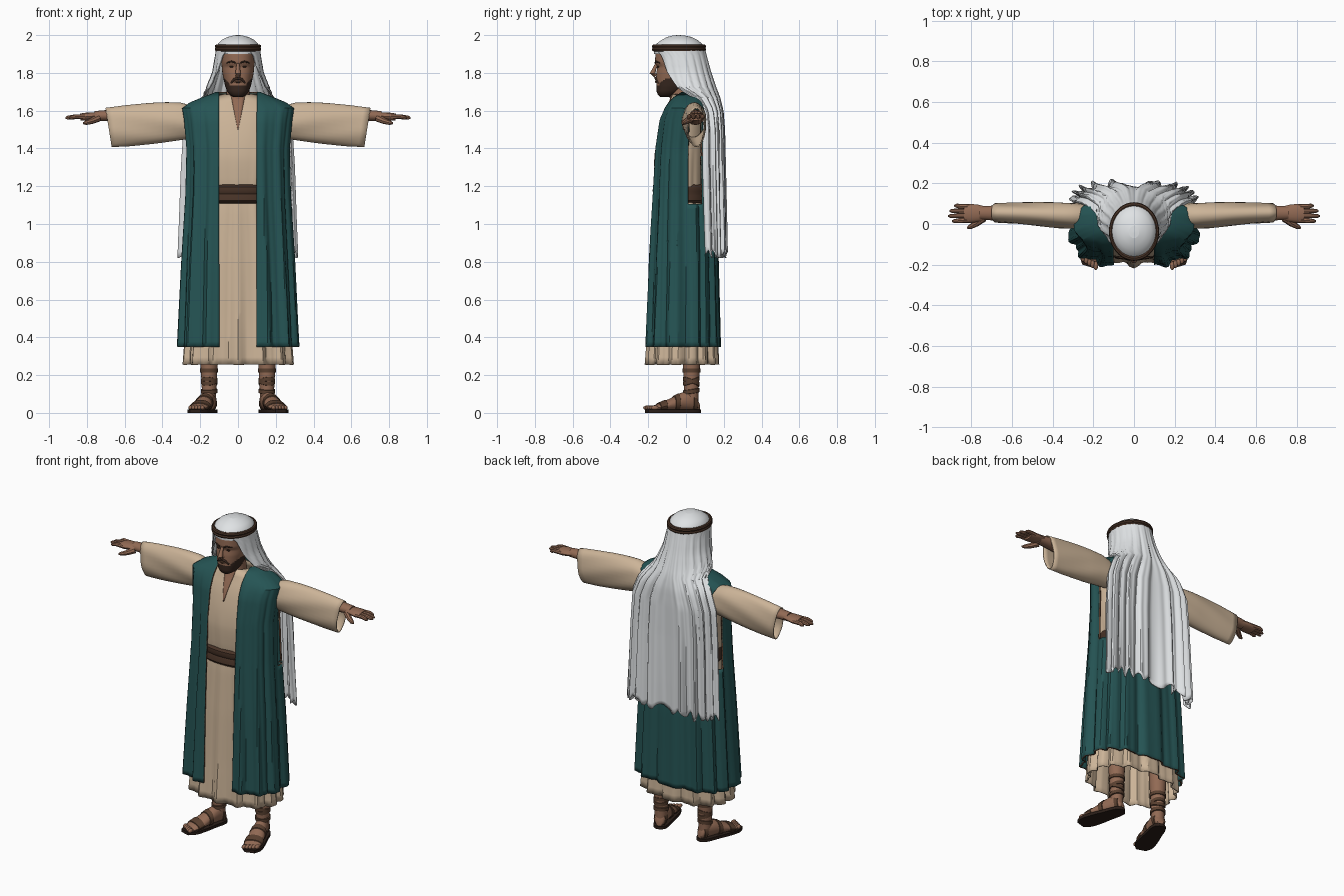
import bpy, bmesh, math
from math import sin, cos, pi
from mathutils import Vector

if "Cube" in bpy.data.objects:
    bpy.data.objects.remove(bpy.data.objects["Cube"])


def material(name, r, g, b):
    lin = [((c / 255 + 0.055) / 1.055) ** 2.4 for c in (r, g, b)]
    m = bpy.data.materials.new(name)
    m.diffuse_color = (*lin, 1)
    m.use_nodes = True
    m.node_tree.nodes["Principled BSDF"].inputs["Base Color"].default_value = m.diffuse_color
    return m


SKIN = material("skin brown", 146, 106, 84)
BEIGE = material("robe beige", 204, 180, 152)
TEAL = material("cloak teal", 37, 84, 84)
WHITE = material("cloth white", 224, 227, 229)
BROWN = material("leather brown", 88, 63, 47)
SASH = material("sash brown", 72, 51, 39)
HAIR = material("hair dark", 56, 40, 32)
SOLE = material("sole dark", 42, 30, 24)


def loft(name, rings, mat, closed=True, caps=False, thick=0, rim=None):
    bm = bmesh.new()
    vs = [[bm.verts.new(p) for p in r] for r in rings]
    n = len(vs[0])
    for a, b in zip(vs, vs[1:]):
        for i in range(n if closed else n - 1):
            j = (i + 1) % n
            bm.faces.new((a[i], a[j], b[j], b[i]))
    if caps:
        bm.faces.new(vs[0])
        bm.faces.new(vs[-1])
    bmesh.ops.recalc_face_normals(bm, faces=bm.faces)
    me = bpy.data.meshes.new(name)
    bm.to_mesh(me)
    bm.free()
    me.materials.append(mat)
    ob = bpy.data.objects.new(name, me)
    bpy.context.collection.objects.link(ob)
    if thick:
        mod = ob.modifiers.new("thickness", 'SOLIDIFY')
        mod.thickness, mod.offset = thick, 0
        if rim:
            me.materials.append(rim)
            mod.material_offset_rim = 1
    return ob


def sample(rows, u):
    for a, b in zip(rows, rows[1:]):
        if min(a[0], b[0]) - 1e-9 <= u <= max(a[0], b[0]) + 1e-9:
            f = (u - a[0]) / (b[0] - a[0])
            return [p + (q - p) * f for p, q in zip(a, b)]


def dense(rows, count):
    a, b = rows[0][0], rows[-1][0]
    return [sample(rows, a + (b - a) * i / count) for i in range(count + 1)]


def power(v, n):
    return math.copysign(abs(v) ** (2 / n), v)


def oval(z, rx, yf, yb, n=2, count=48, t0=0, fold=0, k=0):
    """Horizontal rounded section; t0 leaves a gap at the front, fold adds pleats."""
    yc, ry, pts = (yf + yb) / 2, (yb - yf) / 2, []
    for i in range(count):
        t = t0 + (2 * pi - 2 * t0) * i / (count - 1 if t0 else count)
        w = fold * (0.7 * cos(k * t + 0.8 * sin(3 * t)) + 0.3 * cos((2 * k + 1) * t + z))
        pts.append(Vector((rx * power(sin(t), n) + w * sin(t),
                           yc - ry * power(cos(t), n) - w * cos(t), z)))
    return pts


def tube(name, pts, radii, mat, squash=1, count=12):
    pts, rings = [Vector(p) for p in pts], []
    for i, p in enumerate(pts):
        d = pts[min(i + 1, len(pts) - 1)] - pts[max(i - 1, 0)]
        side = d.cross((0, 0, 1)) if abs(d.normalized().z) < 0.9 else Vector((0, 1, 0))
        side.normalize()
        up = side.cross(d).normalized() * squash
        rings.append([p + radii[i] * (side * cos(a) + up * sin(a))
                      for a in (2 * pi * j / count for j in range(count))])
    return loft(name, rings, mat, caps=True)


def ball(name, loc, size, mat):
    bpy.ops.mesh.primitive_uv_sphere_add(segments=16, ring_count=8, radius=1, location=loc)
    ob = bpy.context.object
    ob.name, ob.scale = name, size
    ob.data.materials.append(mat)
    return ob


# Long robe: z, half width, front y, back y, fold depth
robe = [(.255, .285, -.198, .162, .018), (.5, .268, -.185, .153, .012), (.8, .25, -.175, .14, .008),
        (1.08, .21, -.16, .115, .005), (1.16, .2, -.15, .11, .003), (1.22, .215, -.16, .11, .003),
        (1.35, .235, -.165, .115, .002), (1.45, .24, -.15, .115, 0), (1.55, .245, -.125, .11, 0),
        (1.61, .23, -.1, .1, 0), (1.65, .17, -.08, .08, 0), (1.685, .09, -.072, .06, 0)]
loft("robe", [oval(*r[:4], 2.2, 120, 0, r[4], 14) for r in dense(robe, 36)], BEIGE, thick=.006)

# Bare chest in the neck opening, following the robe front
chest = []
for i in range(10):
    z = 1.5 + .183 * i / 9
    _, rx, yf, yb, _ = sample(robe, z)
    w = .002 + .036 * i / 9
    chest.append([(x, (yf + yb) / 2 - (yb - yf) / 2 * (1 - abs(x / rx) ** 2.2) ** (1 / 2.2) - .006, z)
                  for x in (-w, -w / 2, 0, w / 2, w)])
loft("chest_opening", chest, SKIN, closed=False, thick=.004)

# Wrapped sash
sash = [(1.11, .205, -.163, .118), (1.125, .215, -.176, .13), (1.15, .213, -.172, .128),
        (1.16, .211, -.168, .126), (1.175, .214, -.175, .13), (1.195, .213, -.173, .128),
        (1.208, .207, -.16, .118)]
loft("sash", [oval(*r, 2.2, 64) for r in sash], SASH, thick=.004)

# Open sleeveless cloak
cloak = [(.35, .312, -.206, .168, .018), (.8, .29, -.19, .158, .014), (1.15, .27, -.172, .14, .01),
         (1.4, .265, -.158, .13, .008), (1.55, .28, -.138, .13, .005), (1.62, .293, -.108, .12, .002),
         (1.65, .23, -.085, .11, 0), (1.675, .165, -.062, .1, 0), (1.695, .115, -.045, .085, 0)]
rings = []
for z, rx, yf, yb, fold in dense(cloak, 48):
    rings.append(oval(z, rx, yf, yb, 2.6, 140, math.asin((.1 / rx) ** 1.3), fold, 14))
ob = loft("cloak", rings, TEAL, closed=False, thick=.01, rim=BROWN)
bm = bmesh.new()
bm.from_mesh(ob.data)
holes = []
for f in bm.faces:
    c = f.calc_center_median()
    if abs(c.x) > .2 and .015 < c.y < .08 and 1.1 < c.z < 1.58:
        holes.append(f)
bmesh.ops.delete(bm, geom=holes, context='FACES')
bm.to_mesh(ob.data)
bm.free()

# Neck and head; the lower face is bearded
loft("neck", [oval(1.56, .08, -.1, .06), oval(1.66, .064, -.085, .045), oval(1.76, .056, -.1, .03)], SKIN)
head = [(1.672, .022, -.135, -.08), (1.682, .042, -.148, -.05), (1.7, .056, -.155, -.02),
        (1.73, .068, -.157, .02), (1.77, .077, -.158, .05), (1.8, .083, -.157, .06),
        (1.832, .086, -.152, .07), (1.855, .088, -.164, .075), (1.9, .089, -.162, .08), (1.95, .08, -.14, .07)]
ob = loft("head", [oval(*r, 2.3, 48) for r in dense(head, 40)], SKIN, caps=True)
ob.data.materials.append(HAIR)
for p in ob.data.polygons:
    c = p.center
    if c.z < 1.735 + 1.1 * max(0, abs(c.x) - .04):
        p.material_index = 1
tube("nose", [(0, -.155, 1.85), (0, -.168, 1.82), (0, -.178, 1.797), (0, -.16, 1.785)],
     [.008, .011, .015, .013], SKIN)
tube("mouth", [(-.022, -.152, 1.751), (0, -.159, 1.753), (.022, -.152, 1.751)], [.003, .006, .003], BROWN)
for s, side in ((1, "left"), (-1, "right")):
    tube(side + "_moustache", [(0, -.16, 1.771), (s * .02, -.157, 1.766), (s * .038, -.144, 1.745)],
         [.007, .007, .005], HAIR)
    tube(side + "_eyebrow", [(s * .014, -.164, 1.854), (s * .035, -.159, 1.86), (s * .06, -.139, 1.853)],
         [.004, .005, .003], HAIR)
    ball(side + "_eye", (s * .034, -.147, 1.833), (.012, .007, .005), HAIR)

# Headcloth: crown, then a pleated veil falling down the back
crown = [(1.9, .112, -.168, .1), (1.93, .113, -.171, .098), (1.955, .106, -.155, .085), (1.975, .085, -.128, .06),
         (1.99, .056, -.1, .03), (1.998, .025, -.07, -.01)]
loft("headcloth_crown", [oval(*r) for r in crown], WHITE, caps=False)
loft("headcloth_top", [oval(1.998, .025, -.07, -.01), oval(2, .006, -.045, -.035)], WHITE, caps=True)
# z, half width, front y, back y, roundness, front gap angle, fold depth
veil = [(1.945, .113, -.17, .095, 2, .35, 0), (1.89, .118, -.165, .107, 2, .75, .002),
        (1.8, .132, -.155, .13, 2, .95, .004), (1.72, .163, -.14, .155, 2, 1.2, .007),
        (1.67, .183, -.08, .172, 2.1, 1.5, .009), (1.6, .24, -.01, .187, 2.4, 1.57, .011),
        (1.5, .276, -.01, .192, 2.8, 1.57, .014), (1.3, .286, -.015, .193, 3, 1.57, .018),
        (1, .294, 0, .196, 3, 1.57, .023), (.84, .3, .01, .197, 3, 1.57, .026)]
rings = [oval(*r[:5], 150, r[5], r[6], 19) for r in dense(veil, 40)]
for back in (1, 2, 3):
    for i, p in enumerate(rings[-back]):
        p.z += .02 * sin(i * .55) * (4 - back) / 3
loft("headcloth_veil", rings, WHITE, closed=False, thick=.006)

# Cord around the head
for z in (1.924, 1.94):
    bpy.ops.mesh.primitive_torus_add(major_segments=48, minor_segments=8, major_radius=1,
                                     minor_radius=.1, location=(0, -.037, z))
    bpy.context.object.name = "head_cord"
    bpy.context.object.scale = (.112, .131, .11)
    bpy.context.object.data.materials.append(SASH)

# Sleeves, arms and hands
sleeve = [(.2, .04, 1.6, 1.46, .055), (.29, .042, 1.64, 1.45, .06), (.38, .045, 1.642, 1.437, .06),
          (.46, .048, 1.638, 1.427, .055), (.58, .052, 1.626, 1.415, .049), (.685, .055, 1.612, 1.41, .044)]
for s, side in ((1, "left"), (-1, "right")):
    rings = []
    for x, yc, top, low, ry in dense(sleeve, 14):
        ring = []
        for j in range(32):
            a = 2 * pi * j / 32
            w = 1 + .05 * sin(5 * a + x * 14)
            ring.append((s * (x + .016 * sin(a) * (x - .2) / .48), yc + ry * w * cos(a),
                         (top + low) / 2 + (top - low) / 2 * sin(a)))
        rings.append(ring)
    loft(side + "_sleeve", rings, BEIGE, thick=.006)
    tube(side + "_forearm", [(s * .4, .05, 1.56), (s * .6, .053, 1.572), (s * .7, .054, 1.574),
                             (s * .76, .054, 1.572)], [.045, .042, .036, .032], SKIN, .8, 16)
    tube(side + "_palm", [(s * .73, .054, 1.573), (s * .765, .053, 1.571), (s * .805, .052, 1.568),
                          (s * .835, .052, 1.566)], [.032, .042, .047, .042], SKIN, .45, 16)
    for i, reach in enumerate((.895, .914, .908, .885)):
        y = .019 + .022 * i
        tip = .052 + (y - .052) * 1.15
        tube(side + "_finger", [(s * .81, y, 1.568), (s * .86, (y + tip) / 2, 1.569),
                                (s * (reach - .012), tip, 1.563), (s * reach, tip, 1.561)],
             [.013, .012, .01, .004], SKIN, 1, 8)
    tube(side + "_thumb", [(s * .74, .03, 1.56), (s * .775, .003, 1.545), (s * .805, -.014, 1.536),
                           (s * .82, -.02, 1.533)], [.02, .016, .012, .005], SKIN, 1, 8)

# Legs, feet and sandals; foot rows: y, half width, top height
foot = [(.072, .018, .05), (.058, .031, .085), (.025, .038, .12), (-.03, .041, .105),
        (-.09, .048, .075), (-.15, .051, .05), (-.185, .045, .036)]
for s, side in ((1, "left"), (-1, "right")):
    def place(x, y, z):
        return (s * (.162 + x * cos(.3) - y * sin(.3)), x * sin(.3) + y * cos(.3), z)

    def section(y, grow):
        _, hw, h = sample(foot, y)
        mid = (h + .012) / 2
        return [place((hw + grow) * cos(a), y, mid + (mid - .012 + grow) * sin(a))
                for a in (2 * pi * j / 20 for j in range(20))]

    tube(side + "_leg", [place(0, .03, z) for z in (.06, .12, .2, .3, .6)],
         [.037, .038, .042, .048, .057], SKIN, 1, 20)
    loft(side + "_foot", [section(r[0], 0) for r in foot], SKIN, caps=True)
    for i in range(5):
        ball(side + "_toe", place(-.036 + .018 * i, -.194 - .005 * (2 - i), .027),
             (.012, .021, .012), SKIN)
    edge = [(.08, .012)] + [(y, hw + .007) for y, hw, _ in foot] + [(-.218, .03)]
    outline = edge + [(y, -hw) for y, hw in reversed(edge)]
    loft(side + "_sole", [[place(x, y, z) for y, x in outline] for z in (0, .018)], SOLE, caps=True)
    for y, half in ((.045, .012), (-.055, .014), (-.135, .02)):
        loft(side + "_foot_strap", [section(y + d, g) for d, g in
                                    ((half, .001), (half - .002, .005), (.002 - half, .005), (-half, .001))], BROWN)
    # Leg bands: two level ones and a crossed pair
    for z, r, tilt in ((.115, .041, .15), (.165, .041, -.35), (.17, .041, .35), (.225, .044, 0)):
        band = []
        for d, g in ((-.012, -.003), (-.01, .003), (.01, .003), (.012, -.003)):
            band.append([place((r + g) * cos(a), .03 + (r + g) * sin(a), z + d + tilt * r * sin(a))
                         for a in (2 * pi * j / 24 for j in range(24))])
        loft(side + "_ankle_strap", band, BROWN)

# Smooth shading with crisp creases
bpy.ops.object.select_all(action='SELECT')
bpy.context.view_layer.objects.active = bpy.data.objects["robe"]
bpy.ops.object.shade_smooth_by_angle(angle=math.radians(35))
